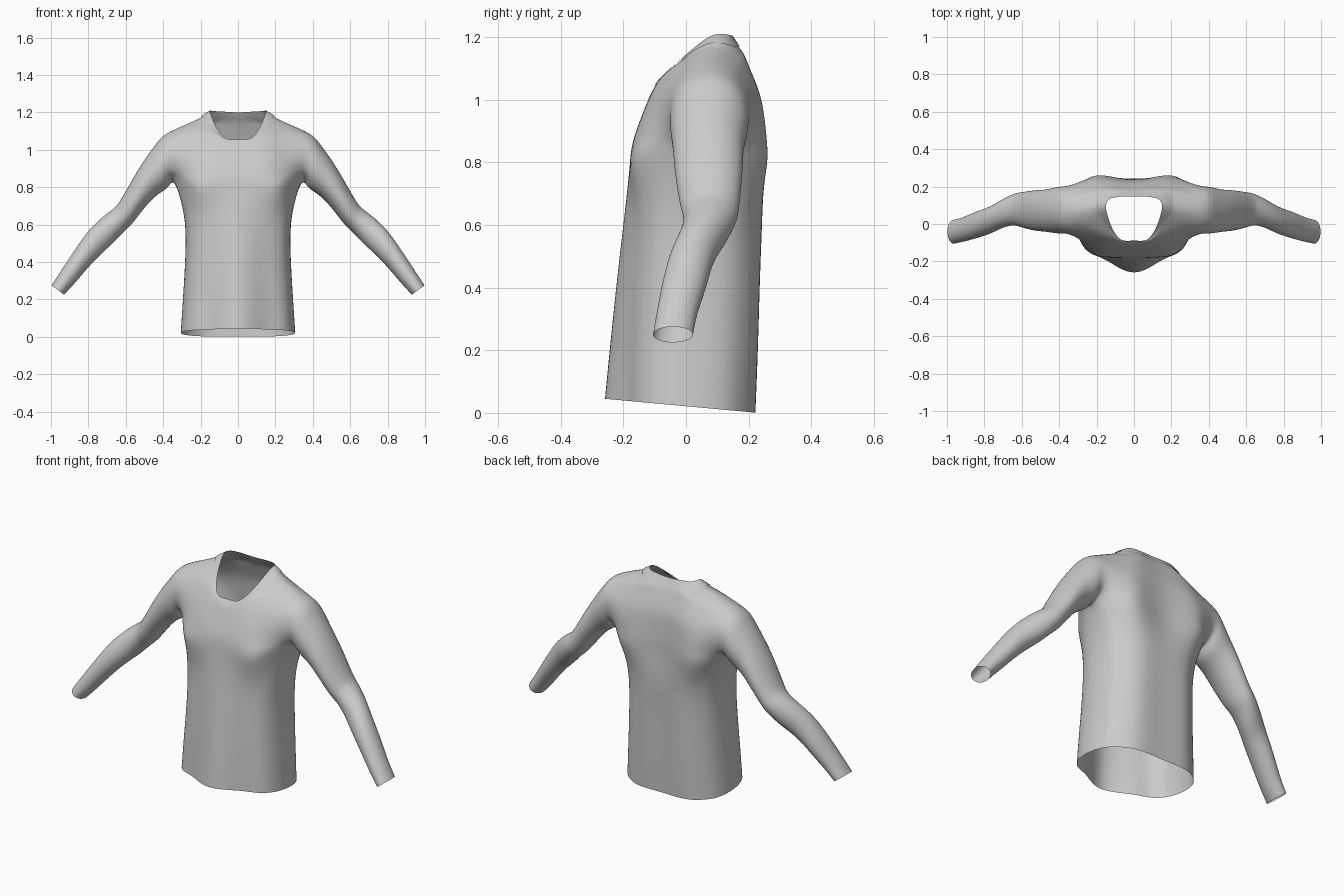
import bpy
from math import sin, cos, pi
from mathutils import Vector as V

if "Cube" in bpy.data.objects:
    bpy.data.objects.remove(bpy.data.objects["Cube"])

# Sleeve rings: upper x,z / lower x,z / front y / back y (first one is the armhole)
SLEEVE = [
    (.365, 1.095, .335, .815, -.055, .205),
    (.435, 1.035, .375, .800, -.050, .198),
    (.500, .945, .430, .760, -.042, .185),
    (.560, .848, .495, .695, -.035, .180),
    (.630, .728, .565, .607, -.018, .170),
    (.672, .680, .612, .560, -.008, .160),
    (.735, .630, .670, .500, -.020, .130),
    (.805, .558, .735, .440, -.050, .092),
    (.875, .460, .810, .360, -.075, .065),
    (.940, .362, .872, .288, -.092, .038),
    (.997, .275, .930, .225, -.105, .022),
]
# Chest and back columns between armpit and shoulder (bottom to top)
CHEST = [
    [(0, -.180, .78), (.14, -.177, .785), (.245, -.140, .80)],
    [(0, -.170, .86), (.14, -.165, .870), (.250, -.120, .875)],
    [(0, -.147, .93), (.14, -.137, .950), (.250, -.097, .955)],
    [(0, -.128, .98), (.13, -.107, 1.02), (.250, -.065, 1.03)],
    [(0, -.116, 1.01), (.125, -.082, 1.065), (.24, -.020, 1.095)],
]
BACK = [
    [(.255, .230, .79), (.155, .257, .785), (0, .237, .78)],
    [(.255, .238, .865), (.16, .258, .86), (0, .237, .86)],
    [(.255, .236, .945), (.16, .250, .94), (0, .233, .94)],
    [(.250, .218, 1.02), (.15, .235, 1.02), (0, .225, 1.02)],
    [(.240, .185, 1.085), (.14, .210, 1.085), (0, .205, 1.085)],
]
# Shoulder yoke and neckline, front centre to back centre
YOKE = [(0, -.104, 1.03), (.10, -.080, 1.07), (.165, -.010, 1.125), (.22, .05, 1.15),
        (.235, .10, 1.152), (.215, .15, 1.135), (.16, .185, 1.13), (.09, .187, 1.14), (0, .182, 1.14)]
NECK = [(0, -.088, 1.053), (.07, -.083, 1.06), (.12, -.015, 1.125), (.142, .05, 1.18),
        (.15, .095, 1.205), (.135, .13, 1.205), (.10, .142, 1.203), (.055, .147, 1.2), (0, .148, 1.198)]


def sleeve_ring(ux, uz, lx, lz, y0, y1):
    c = V(((ux + lx) / 2, (y0 + y1) / 2, (uz + lz) / 2))
    up = V(((ux - lx) / 2, 0, (uz - lz) / 2))
    side = V((0, (y1 - y0) / 2, 0))
    return [c - up * cos(k * pi / 6) + side * sin(k * pi / 6) for k in range(12)]


def torso_row(z, w, front, back, ridge, yc, tilt):
    pts = []
    for i in range(9):
        s, c = sin(pi * i / 8), cos(pi * i / 8)
        d = (yc - front - ridge) if c > 0 else (back - yc)
        y = yc - d * abs(c) ** .8 * (1 if c > 0 else -1)
        if i == 0:
            y -= ridge
        if i == 8:
            y -= .012
        pts.append(V((w * max(s, 0) ** .8 if 0 < i < 8 else 0, y, z - tilt * y)))
    return pts


rings = [sleeve_ring(*s) for s in SLEEVE]
hole = rings[0]

# Torso rows from hem to neckline
rows = [torso_row(.0212, .306, -.26, .232, .05, .01, .092),
        torso_row(.22, .293, -.241, .24, .038, .015, .06),
        torso_row(.45, .281, -.217, .247, .025, .025, .03),
        torso_row(.65, .290, -.195, .255, .012, .04, 0)]
for r in range(5):
    if r == 0:
        mid = [hole[11], hole[0], hole[1]]
    elif r == 4:
        mid = [hole[7], hole[6], hole[5]]
    else:
        mid = [hole[11 - r], None, hole[1 + r]]
    rows.append(CHEST[r] + mid + BACK[r])
rows.append(YOKE)
rows.append([V(a).lerp(V(b), .5) for a, b in zip(YOKE, NECK)])
rows.append(NECK)

# Shared-vertex cage, built for both sides
verts, faces, lookup = [], [], {}


def vert(p, s):
    q = (p[0] * s, p[1], p[2])
    key = tuple(round(a, 5) + 0.0 for a in q)
    if key not in lookup:
        lookup[key] = len(verts)
        verts.append(q)
    return lookup[key]


def quad(pts, s):
    ids = [vert(p, s) for p in pts]
    faces.append(ids if s > 0 else ids[::-1])


for s in (1, -1):
    for r in range(len(rows) - 1):
        for c in range(8):
            if 4 <= r <= 7 and c in (3, 4):
                continue  # armhole
            quad((rows[r][c], rows[r][c + 1], rows[r + 1][c + 1], rows[r + 1][c]), s)
    for a, b in zip(rings, rings[1:]):
        for k in range(12):
            n = (k + 1) % 12
            quad((a[k], a[n], b[n], b[k]), s)

mesh = bpy.data.meshes.new("shirt_body")
mesh.from_pydata(verts, [], faces)
mesh.polygons.foreach_set("use_smooth", [True] * len(mesh.polygons))
shirt = bpy.data.objects.new("shirt_body", mesh)
bpy.context.collection.objects.link(shirt)
sub = shirt.modifiers.new("smooth", 'SUBSURF')
sub.levels = sub.render_levels = 3

# Push the cage out so the smoothed cloth passes through the measured points
goal = [V(v) for v in verts]
for _ in range(5):
    bpy.context.view_layer.update()
    ev = shirt.evaluated_get(bpy.context.evaluated_depsgraph_get())
    now = [v.co.copy() for v in ev.to_mesh().vertices[:len(goal)]]
    ev.to_mesh_clear()
    for v, g, p in zip(mesh.vertices, goal, now):
        v.co += (g - p) * .9
    mesh.update()

# Neckband: top strip of the same cloth, lifted slightly
band = shirt.copy()
band.data = mesh.copy()
band.name = band.data.name = "neckband"
bpy.context.collection.objects.link(band)
group = band.vertex_groups.new(name="band")
group.add([vert(p, s) for row in rows[-2:] for p in row for s in (1, -1)], 1.0, 'REPLACE')
mask = band.modifiers.new("strip", 'MASK')
mask.vertex_group = "band"
mask.threshold = .99
lift = band.modifiers.new("lift", 'DISPLACE')
lift.strength = .004
lift.mid_level = 0
